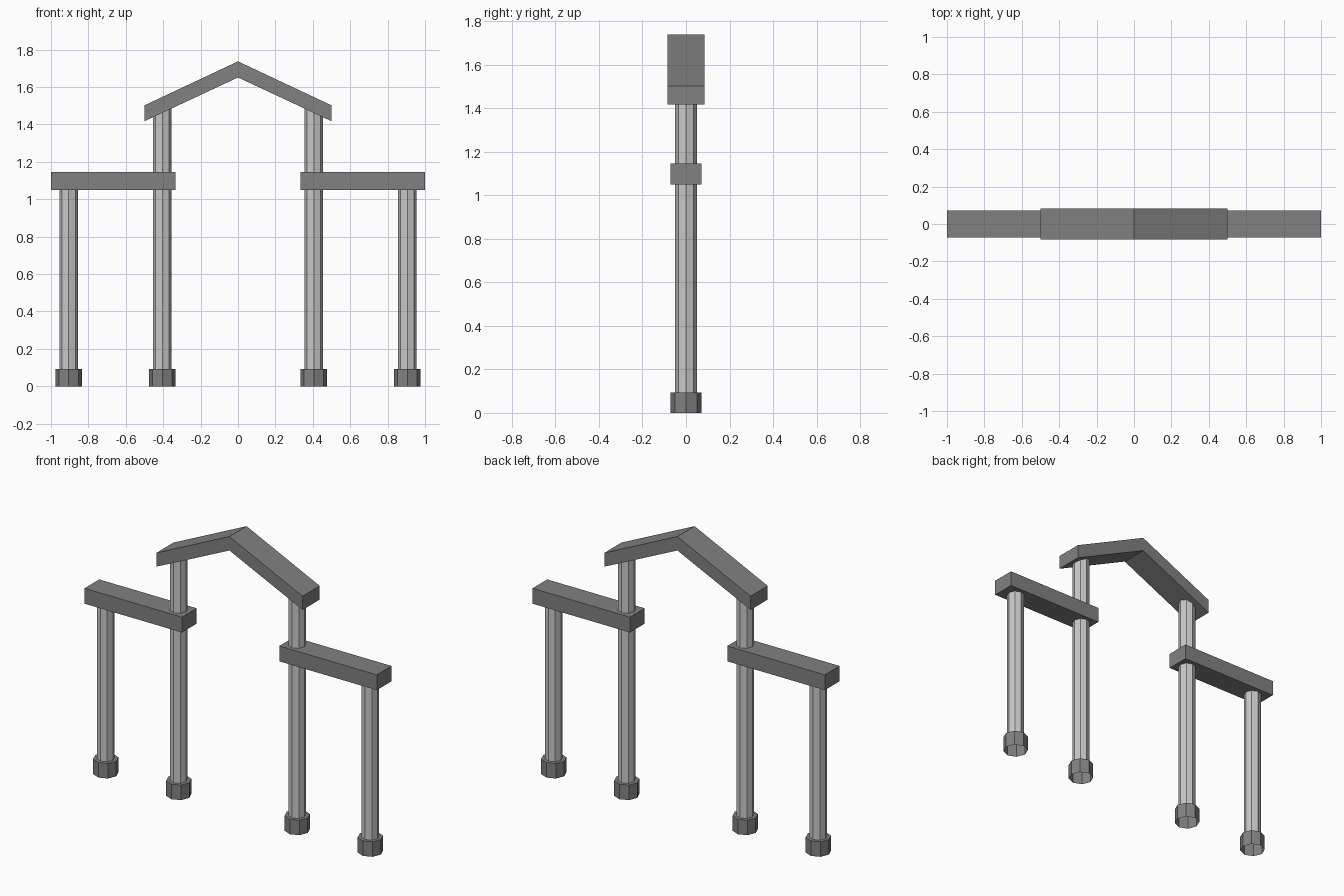
import bpy, bmesh, math

if "Cube" in bpy.data.objects:
    bpy.data.objects.remove(bpy.data.objects["Cube"])


def material(name, v):
    m = bpy.data.materials.new(name)
    m.diffuse_color = (v, v, v, 1)
    m.use_nodes = True
    m.node_tree.nodes["Principled BSDF"].inputs["Base Color"].default_value = m.diffuse_color
    return m


DARK = material("dark grey stone", 0.22)
LIGHT = material("light grey stone", 0.58)


def add_object(name, bm, mat):
    bmesh.ops.recalc_face_normals(bm, faces=bm.faces)
    me = bpy.data.meshes.new(name)
    bm.to_mesh(me)
    bm.free()
    me.materials.append(mat)
    ob = bpy.data.objects.new(name, me)
    bpy.context.collection.objects.link(ob)
    return ob


def prism(name, profile, half_depth, mat):
    """Extrude an x-z outline along y."""
    bm = bmesh.new()
    face = bm.faces.new([bm.verts.new((x, -half_depth, z)) for x, z in profile])
    ext = bmesh.ops.extrude_face_region(bm, geom=[face])
    verts = [g for g in ext["geom"] if isinstance(g, bmesh.types.BMVert)]
    bmesh.ops.translate(bm, verts=verts, vec=(0, 2 * half_depth, 0))
    return add_object(name, bm, mat)


def octagon_tube(name, x, rings, mat):
    """Eight-sided open tube through (radius, height) rings."""
    bm = bmesh.new()
    loops = [[bm.verts.new((x + r * math.cos(i * math.pi / 4),
                            r * math.sin(i * math.pi / 4), z)) for i in range(8)]
             for r, z in rings]
    for a, b in zip(loops, loops[1:]):
        for i in range(8):
            j = (i + 1) % 8
            bm.faces.new((a[i], a[j], b[j], b[i]))
    return add_object(name, bm, mat)


for side, s in (("left", -1), ("right", 1)):
    # Columns and their footings, open underneath
    for kind, x, top in (("inner", 0.405, 1.49), ("outer", 0.905, 1.06)):
        octagon_tube(f"{side}_{kind}_column", s * x, [(0.05, 0.093), (0.05, top)], LIGHT)
        octagon_tube(f"{side}_{kind}_footing", s * x,
                     [(0.072, 0), (0.072, 0.093), (0.05, 0.093)], DARK)
    # Side beam
    prism(f"{side}_beam", [(s * 0.333, 1.05), (s * 1.0, 1.05),
                           (s * 1.0, 1.145), (s * 0.333, 1.145)], 0.072, DARK)

# Gabled roof beam
prism("roof_beam", [(-0.5, 1.417), (0, 1.651), (0.5, 1.417),
                    (0.5, 1.502), (0, 1.737), (-0.5, 1.502)], 0.084, DARK)
